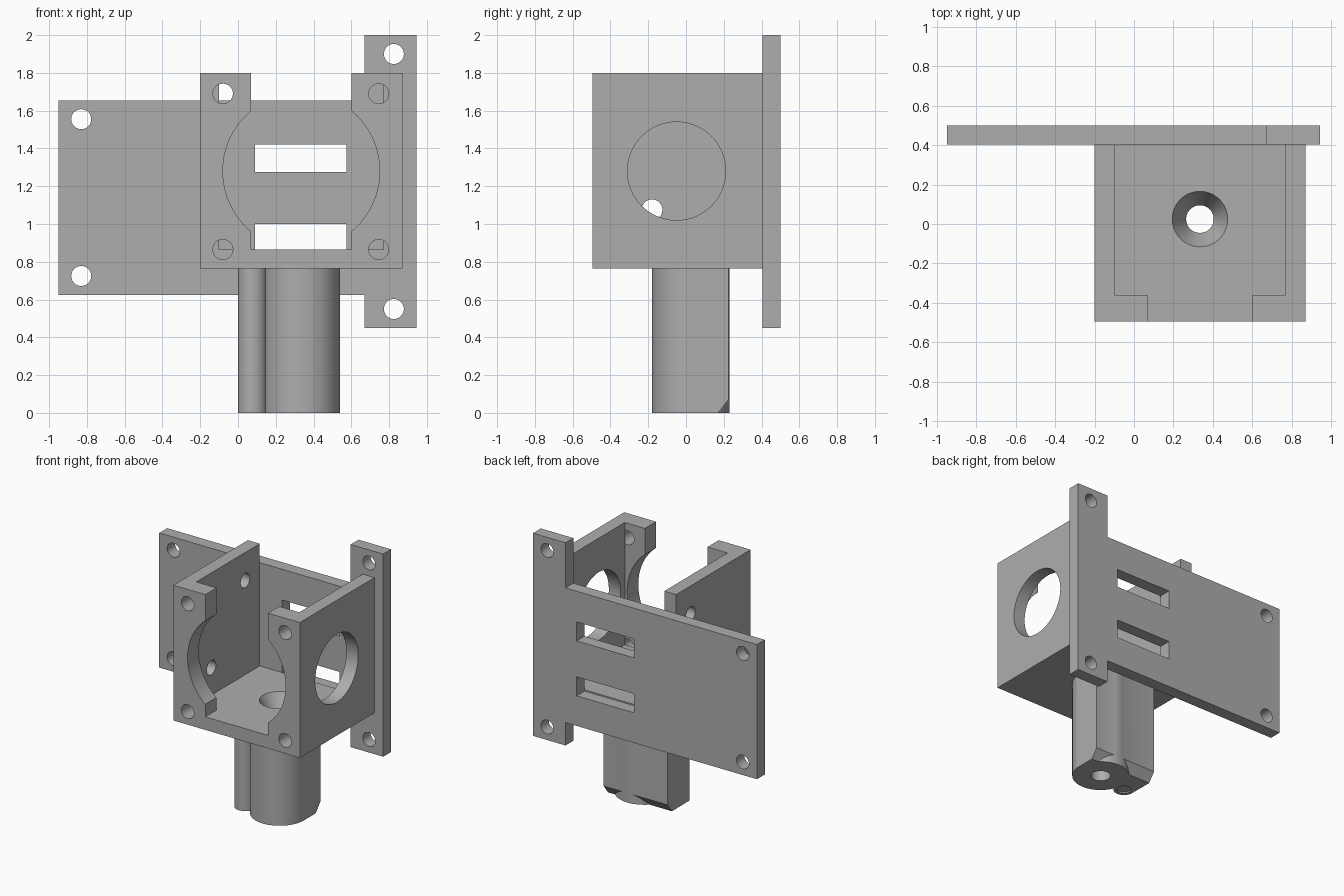
import bpy
import bmesh
from math import pi, radians
from mathutils import Matrix, Vector

if "Cube" in bpy.data.objects:
    bpy.data.objects.remove(bpy.data.objects["Cube"], do_unlink=True)

grey = bpy.data.materials.new("plain grey")
grey.use_nodes = True
grey.diffuse_color = (0.42, 0.42, 0.42, 1)
grey.node_tree.nodes["Principled BSDF"].inputs["Base Color"].default_value = grey.diffuse_color


def add(name, bm):
    mesh = bpy.data.meshes.new(name)
    bm.to_mesh(mesh)
    bm.free()
    mesh.materials.append(grey)
    ob = bpy.data.objects.new(name, mesh)
    bpy.context.collection.objects.link(ob)
    return ob


def box(name, x, y, z):
    """Box from three (low, high) ranges."""
    bm = bmesh.new()
    bmesh.ops.create_cube(bm, size=1)
    for v in bm.verts:
        v.co = Vector([r[0] if c < 0 else r[1] for c, r in zip(v.co, (x, y, z))])
    return add(name, bm)


def rod(name, axis, centre, length, r1, r2=None, sides=64):
    """Cylinder or cone along an axis; r1 is the radius at the low end."""
    turn = {"X": Matrix.Rotation(pi / 2, 4, "Y"),
            "Y": Matrix.Rotation(-pi / 2, 4, "X"),
            "Z": Matrix.Identity(4)}[axis]
    bm = bmesh.new()
    bmesh.ops.create_cone(bm, cap_ends=True, segments=sides, radius1=r1,
                          radius2=r1 if r2 is None else r2, depth=length,
                          matrix=Matrix.Translation(centre) @ turn)
    return add(name, bm)


def combine(target, tools, operation):
    for tool in tools:
        mod = target.modifiers.new("join", "BOOLEAN")
        mod.operation, mod.solver, mod.object = operation, "EXACT", tool
        bpy.context.view_layer.objects.active = target
        bpy.ops.object.modifier_apply(modifier=mod.name)
        bpy.data.objects.remove(tool, do_unlink=True)


AX, AY = 0.335, 0.025      # axis of the post
MID = 1.28                 # height of the bore
SCREW = 0.053              # screw hole radius

# Mounting plate with a tall ear, screw holes and two strap slots
plate = box("mounting_plate", (-0.95, 0.945), (0.405, 0.5), (0.625, 1.655))
combine(plate, [box("ear", (0.67, 0.945), (0.405, 0.5), (0.45, 2.0))], "UNION")
cuts = [rod("hole", "Y", (x, 0.45, z), 0.4, SCREW, sides=32)
        for x, z in ((-0.83, 1.555), (-0.83, 0.725), (0.825, 1.9), (0.825, 0.55))]
cuts += [box("slot", (0.09, 0.575), (0.3, 0.6), z) for z in ((1.275, 1.42), (0.855, 1.0))]
combine(plate, cuts, "DIFFERENCE")

# Housing, open at the top and toward the plate
housing = box("motor_housing", (-0.2, 0.87), (-0.495, 0.405), (0.765, 1.8))
cuts = [box("cavity", (-0.1, 0.77), (-0.36, 0.6), (0.865, 2)),
        box("front_gap", (0.07, 0.6), (-0.6, -0.3), (0.865, 2)),
        rod("front_bore", "Y", (AX, -0.45, MID), 0.3, 0.415, sides=96),
        rod("side_bore", "X", (0.82, -0.05, MID), 0.3, 0.26)]
cuts += [rod("hole", "Y", (x, -0.44, z), 0.16, SCREW, sides=32)
         for x in (-0.08, 0.745) for z in (0.865, 1.69)]
cuts += [rod("hole", "X", (-0.15, y, z), 0.3, 0.055, sides=32)
         for y, z in ((-0.18, 1.075), (0.23, 1.585))]

# Post with round front, flat chamfered back and a small side barrel
post = box("post", (0, 0.54), (AY - 0.02, 0.225), (0, 0.765))
for v in list(post.data.vertices):
    if v.co.y > 0.2 and v.co.z < 0.1:
        v.co.z = 0.07
foot = box("foot", (0, 0.54), (AY - 0.02, 0.225), (0, 0.07))
for v in foot.data.vertices:
    if v.co.y > 0.2 and v.co.z < 0.01:
        v.co.y = 0.17
for v in post.data.vertices:
    if v.co.z < 0.1:
        v.co.z = 0.05 if v.co.y < 0.2 else 0.07
combine(post, [foot,
               rod("round_front", "Z", (AX, AY, 0.3825), 0.765, 0.205),
               rod("barrel", "Z", (0.077, -0.02, 0.3825), 0.765, 0.077, sides=48)], "UNION")

# Countersunk bore through floor and post, shallow socket under the barrel
combine(housing, cuts + [rod("sink", "Z", (AX, AY, 0.8), 0.14, 0.07, 0.1435)], "DIFFERENCE")
combine(post, [rod("bore", "Z", (AX, AY, 0.4), 1.0, 0.07),
               rod("sink", "Z", (AX, AY, 0.8), 0.14, 0.07, 0.1435),
               rod("socket", "Z", (0.077, -0.02, 0), 0.02, 0.052, sides=32)], "DIFFERENCE")

for ob in (plate, housing, post):
    bpy.ops.object.select_all(action="DESELECT")
    ob.select_set(True)
    bpy.context.view_layer.objects.active = ob
    bpy.ops.object.shade_smooth_by_angle(angle=radians(25))
